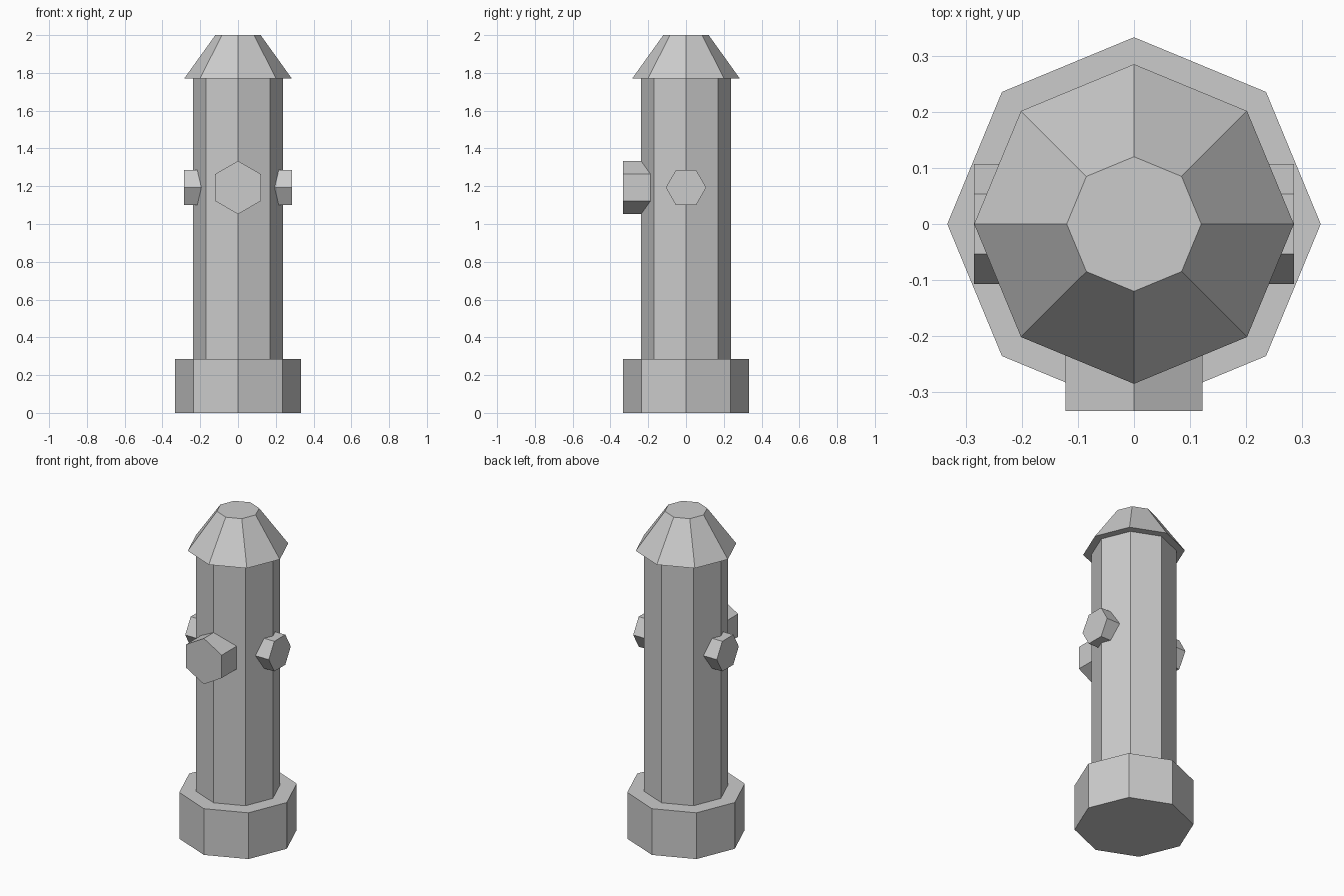
import bpy, bmesh
from math import sin, cos, tau
from mathutils import Vector

if "Cube" in bpy.data.objects:
    bpy.data.objects.remove(bpy.data.objects["Cube"])

paint = bpy.data.materials.new("plain_grey")
paint.diffuse_color = (0.6, 0.6, 0.6, 1)
paint.use_nodes = True
paint.node_tree.nodes["Principled BSDF"].inputs["Base Color"].default_value = paint.diffuse_color


def frustum(name, sides, start, end, r0, r1, u, v):
    """Closed flat-sided solid from start to end; corner 0 lies along u."""
    start, end, u, v = map(Vector, (start, end, u, v))
    bm = bmesh.new()
    rings = []
    for centre, r in ((start, r0), (end, r1)):
        rings.append([bm.verts.new(centre + r * (cos(tau * i / sides) * u + sin(tau * i / sides) * v))
                      for i in range(sides)])
    a, b = rings
    bm.faces.new(a)
    bm.faces.new(b)
    for i in range(sides):
        j = (i + 1) % sides
        bm.faces.new((a[i], a[j], b[j], b[i]))
    bmesh.ops.recalc_face_normals(bm, faces=bm.faces)
    mesh = bpy.data.meshes.new(name)
    bm.to_mesh(mesh)
    bm.free()
    mesh.materials.append(paint)
    obj = bpy.data.objects.new(name, mesh)
    bpy.context.collection.objects.link(obj)
    return obj


X, Y, Z = (1, 0, 0), (0, 1, 0), (0, 0, 1)

# Octagonal base, column and tapered cap
for name, z0, z1, r0, r1 in (("base", 0, 0.285, 0.333, 0.333),
                             ("column", 0.285, 1.77, 0.238, 0.238),
                             ("cap", 1.77, 2.0, 0.285, 0.12)):
    frustum(name, 8, (0, 0, z0), (0, 0, z1), r0, r1, X, Y)

# Large front outlet, hexagon with a corner on top
outlet_z = 1.193
frustum("front_outlet", 6, (0, -0.15, outlet_z), (0, -0.333, outlet_z), 0.141, 0.141, Z, X)

# Small side outlets, hexagons with a flat top
for side, s in (("right", 1), ("left", -1)):
    frustum(side + "_outlet", 6, (s * 0.15, 0, outlet_z), (s * 0.285, 0, outlet_z),
            0.107, 0.107, Y, Z)
